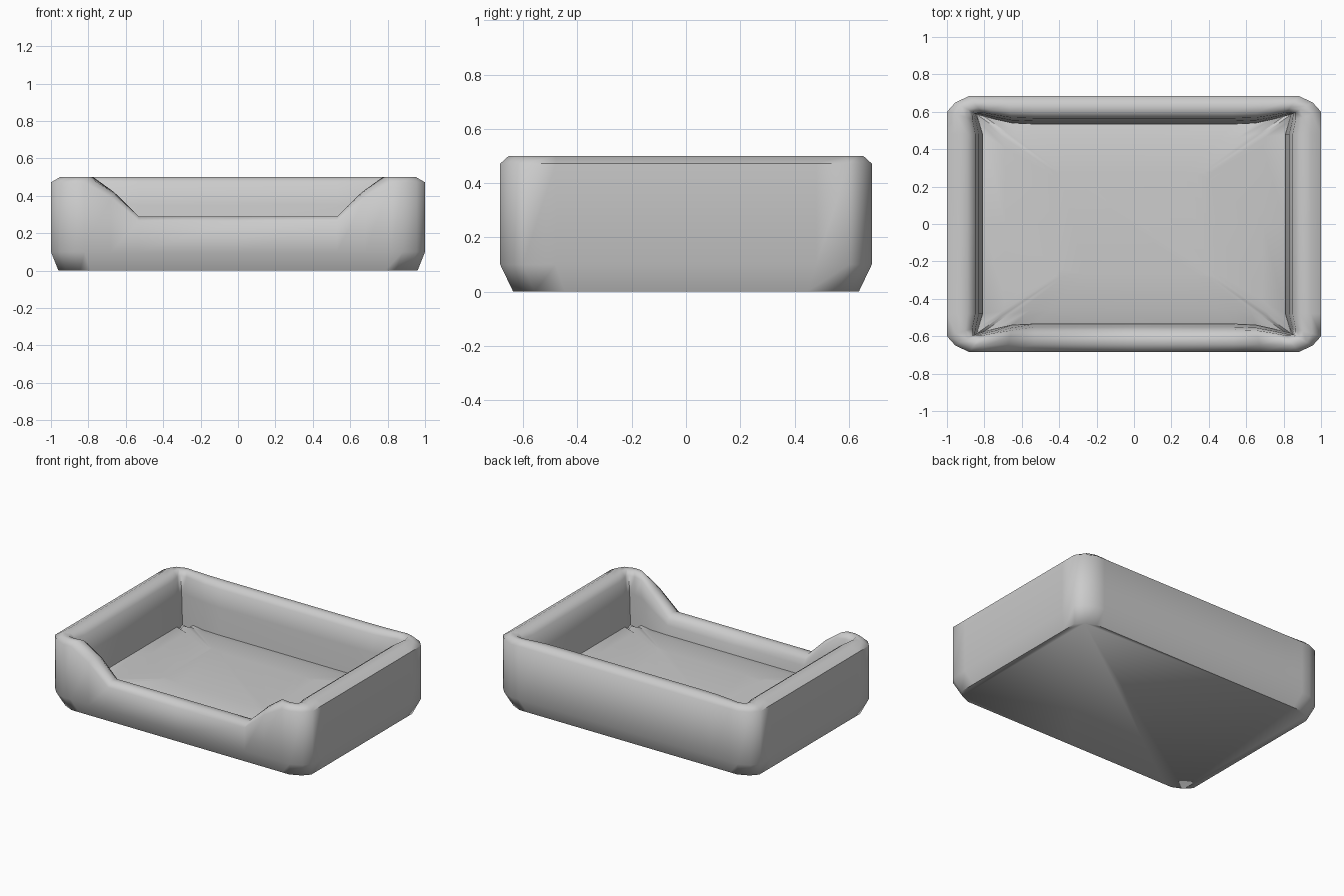
import bpy, bmesh

if "Cube" in bpy.data.objects:
    bpy.data.objects.remove(bpy.data.objects["Cube"])

# Quarter-plan stations: outer xy, inner xy at cushion level, front rim height
QUARTER = [
    ((1.00, 0.00), (0.81, 0.00), 0.50),
    ((1.00, 0.48), (0.81, 0.48), 0.50),
    ((1.00, 0.60), (0.83, 0.55), 0.50),
    ((0.955, 0.65), (0.84, 0.585), 0.50),
    ((0.88, 0.685), (0.80, 0.575), 0.50),
    ((0.82, 0.685), (0.74, 0.56), 0.50),
    ((0.68, 0.685), (0.65, 0.54), 0.42),
    ((0.53, 0.685), (0.53, 0.535), 0.29),
    ((0.00, 0.685), (0.00, 0.535), 0.29),
]


def mirrored(q, sx, sy):
    (ox, oy), (ix, iy), h = q
    return ((ox * sx, oy * sy), (ix * sx, iy * sy), h if sy < 0 else 0.5)


stations = [mirrored(q, 1, 1) for q in QUARTER]
stations += [mirrored(q, -1, 1) for q in QUARTER[-2::-1]]
stations += [mirrored(q, -1, -1) for q in QUARTER[1:]]
stations += [mirrored(q, 1, -1) for q in QUARTER[-2:0:-1]]


def section(station):
    """Padded wall cross-section, from the base up and over to the inside."""
    (ox, oy), (ix, iy), h = station
    pts = [(ox * 0.96, oy * 0.93, 0.0), (ox, oy, 0.10), (ox, oy, h - 0.028)]
    for t, z in ((0.28, h), (0.58, h), (0.80, h - 0.03),
                 (0.90, 0.17 + (h - 0.20) * 0.6), (1.0, 0.13)):
        pts.append((ox + (ix - ox) * t, oy + (iy - oy) * t, z))
    return pts


def loft(name, loops, cap_first, cap_last):
    bm = bmesh.new()
    rings = [[bm.verts.new(p) for p in loop] for loop in loops]
    n = len(rings[0])
    for a, b in zip(rings, rings[1:]):
        for i in range(n):
            j = (i + 1) % n
            bm.faces.new((a[i], a[j], b[j], b[i]))
    if cap_first:
        bm.faces.new(rings[0][::-1])
    if cap_last:
        bm.faces.new(rings[-1])
    mesh = bpy.data.meshes.new(name)
    bm.to_mesh(mesh)
    bm.free()
    ob = bpy.data.objects.new(name, mesh)
    bpy.context.collection.objects.link(ob)
    bpy.ops.object.select_all(action='DESELECT')
    ob.select_set(True)
    bpy.context.view_layer.objects.active = ob
    bpy.ops.object.shade_smooth_by_angle(angle=1.05)
    return ob


# Padded walls with a dipped front entrance and flat base
loft("padded_bed_wall", list(zip(*[section(s) for s in stations])), True, False)

# Slightly domed cushion filling the inside, lower at its corners
inner = [s[1] for s in stations]
edge = [(x, y, 0.12 if abs(x) > 0.78 and abs(y) > 0.5 else 0.165) for x, y in inner]
loops = [edge] + [[(x * k, y * k, z) for x, y in inner]
                  for k, z in ((0.85, 0.185), (0.5, 0.20))]
loft("cushion", loops, False, True)
